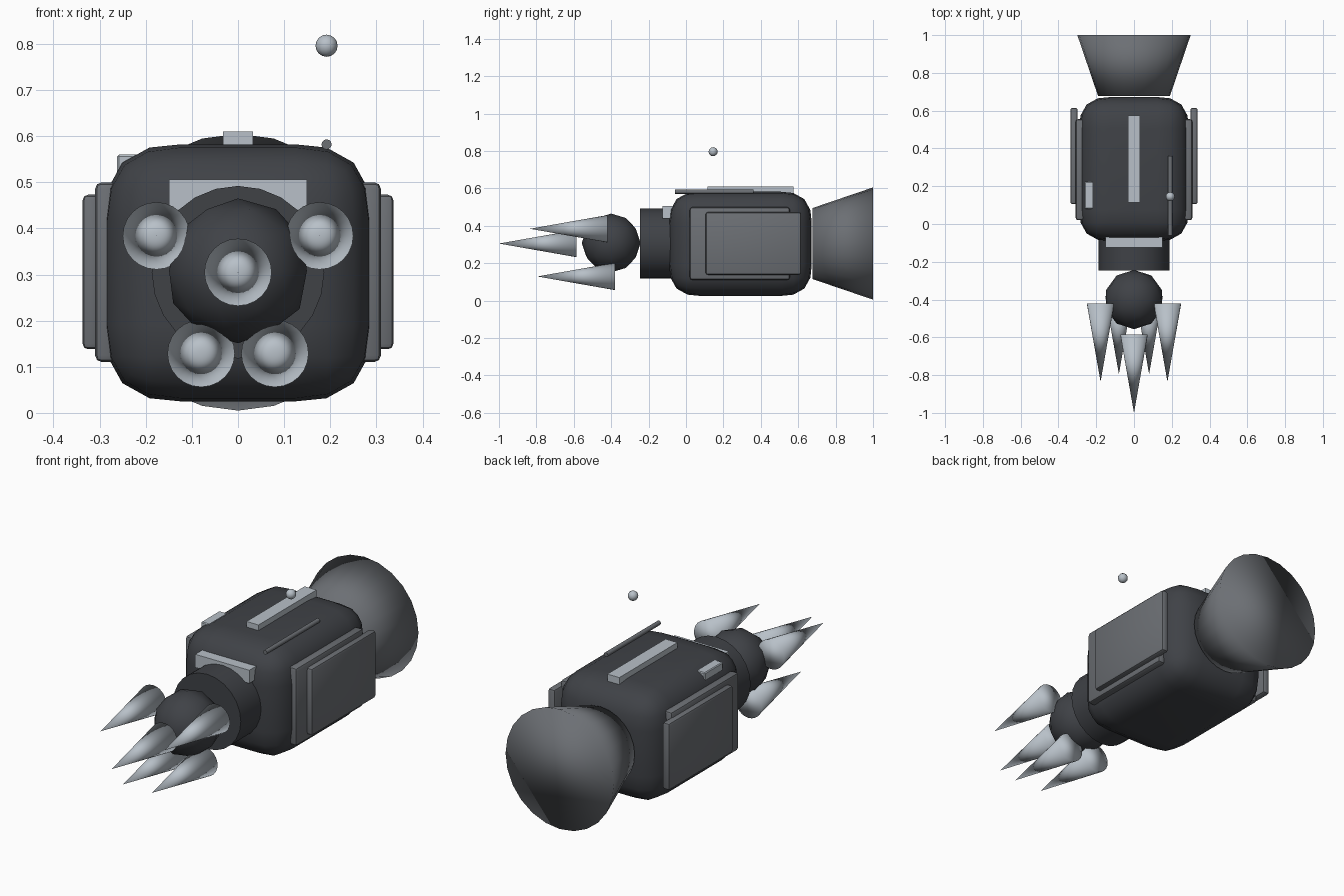
import bpy
from math import radians

if "Cube" in bpy.data.objects:
    bpy.data.objects.remove(bpy.data.objects["Cube"])

CZ = 0.305  # height of the main axis


def colour(name, rgb):
    m = bpy.data.materials.new(name)
    m.diffuse_color = (*rgb, 1)
    m.use_nodes = True
    m.node_tree.nodes["Principled BSDF"].inputs["Base Color"].default_value = m.diffuse_color
    return m


DARK = colour("dark", (0.05, 0.054, 0.062))
MID = colour("mid", (0.15, 0.16, 0.175))
LIGHT = colour("light", (0.48, 0.53, 0.58))


def finish(name, mat, full_smooth=False):
    ob = bpy.context.object
    ob.name = name
    ob.data.materials.append(mat)
    if full_smooth:
        bpy.ops.object.shade_smooth()
    else:
        bpy.ops.object.shade_smooth_by_angle(angle=radians(35))
    return ob


def box(name, mat, x, y, z, bevel=0.0, segments=2, profile=0.5):
    """Box from (min, max) ranges, optionally with rounded edges."""
    bpy.ops.mesh.primitive_cube_add(size=1, location=[(r[0] + r[1]) / 2 for r in (x, y, z)])
    bpy.context.object.scale = [r[1] - r[0] for r in (x, y, z)]
    bpy.ops.object.transform_apply(location=False, rotation=False, scale=True)
    if bevel:
        b = bpy.context.object.modifiers.new("bevel", "BEVEL")
        b.width, b.segments, b.profile = bevel, segments, profile
        bpy.ops.object.modifier_apply(modifier="bevel")
    return finish(name, mat)


def cone(name, mat, x, z, y0, y1, r0, r1, sides=24, full_smooth=False):
    """Cone or cylinder along y, radius r0 at y0 (front) and r1 at y1 (back)."""
    bpy.ops.mesh.primitive_cone_add(vertices=sides, radius1=r1, radius2=r0, depth=y1 - y0,
                                    location=(x, (y0 + y1) / 2, z), rotation=(radians(90), 0, 0))
    return finish(name, mat, full_smooth)


# Rounded main hull, neck and rear bell
box("hull", DARK, (-0.29, 0.29), (-0.09, 0.672), (0.025, 0.582), 0.165, 4, 0.58)
cone("neck", DARK, 0, CZ, -0.245, 0.0, 0.187, 0.187)
cone("rear_bell", MID, 0, CZ, 0.677, 1.0, 0.19, 0.30, 24, True)

# Faceted-outline head
bpy.ops.mesh.primitive_ico_sphere_add(subdivisions=2, radius=0.157, location=(0, -0.4, 0.308))
finish("head", DARK, True)

# Front spikes: centre, then mirrored pairs
cone("spike_centre", LIGHT, 0, CZ, -1.0, -0.585, 0, 0.073, 24, True)
for side, s in (("left", -1), ("right", 1)):
    cone("spike_upper_" + side, LIGHT, s * 0.177, 0.384, -0.835, -0.42, 0, 0.073, 24, True)
    cone("spike_lower_" + side, LIGHT, s * 0.08, 0.129, -0.795, -0.38, 0, 0.073, 24, True)
    # Layered side plates
    xi, xo = sorted((s * 0.26, s * 0.31)), sorted((s * 0.298, s * 0.337))
    box("inner_plate_" + side, MID, xi, (0.02, 0.555), (0.11, 0.5), 0.015)
    box("outer_plate_" + side, MID, xo, (0.105, 0.615), (0.138, 0.473), 0.012)

# Top details
box("brow_plate", LIGHT, (-0.15, 0.15), (-0.125, -0.065), (0.44, 0.506))
box("top_ridge", LIGHT, (-0.033, 0.033), (0.115, 0.575), (0.57, 0.61))
box("side_block", LIGHT, (-0.262, -0.208), (0.08, 0.225), (0.5, 0.56), 0.004, 1)
cone("antenna_rod", MID, 0.192, 0.582, -0.06, 0.36, 0.011, 0.011, 12)

# Floating antenna ball
bpy.ops.mesh.primitive_uv_sphere_add(segments=12, ring_count=8, radius=0.024,
                                     location=(0.192, 0.145, 0.796))
finish("antenna_ball", LIGHT, True)
